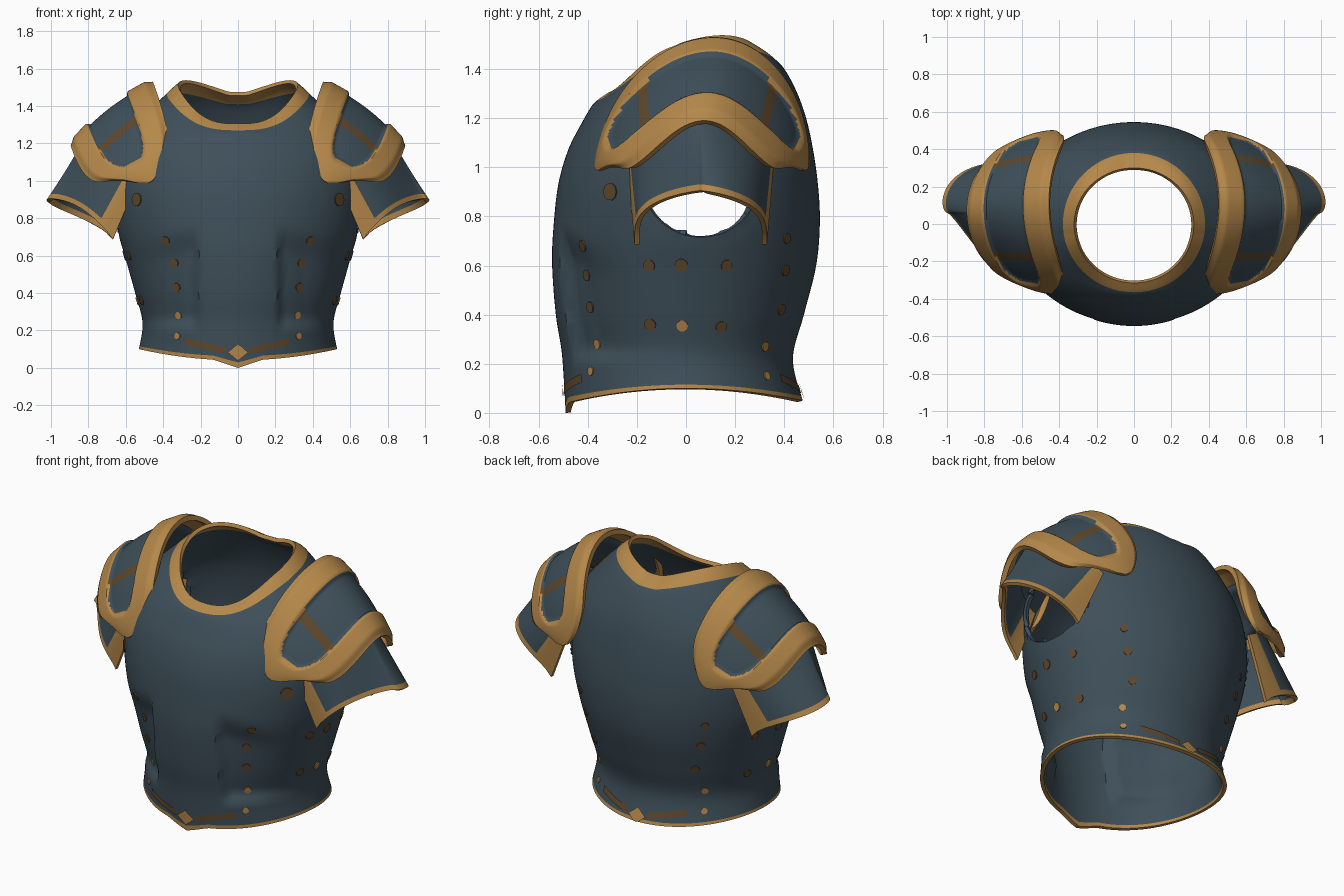
import bpy, bmesh, math
from math import sin, cos, pi
from mathutils import Vector

if "Cube" in bpy.data.objects:
    bpy.data.objects.remove(bpy.data.objects["Cube"])


def material(name, rgb):
    m = bpy.data.materials.new(name)
    m.diffuse_color = (*rgb, 1)
    m.use_nodes = True
    m.node_tree.nodes["Principled BSDF"].inputs["Base Color"].default_value = m.diffuse_color
    return m


STEEL, GOLD, BROWN = 0, 1, 2
MATS = [material("blue steel", (0.048, 0.078, 0.100)),
        material("gold trim", (0.46, 0.245, 0.068)),
        material("dark bronze", (0.115, 0.065, 0.025))]


def smooth(a, b, v):
    v = min(1, max(0, (v - a) / (b - a)))
    return v * v * (3 - 2 * v)


def finish(name, bm):
    me = bpy.data.meshes.new(name)
    bm.to_mesh(me)
    bm.free()
    ob = bpy.data.objects.new(name, me)
    bpy.context.collection.objects.link(ob)
    for m in MATS:
        me.materials.append(m)
    return ob


def grid(bm, rows, cols, point, colour, wrap=False):
    """Sheet of quads: point(u, v) and colour(u, v), u and v from 0 to 1."""
    nc = cols if wrap else cols + 1
    vs = [[bm.verts.new(point(r / rows, c / cols)) for c in range(nc)] for r in range(rows + 1)]
    for r in range(rows):
        for c in range(cols):
            d = (c + 1) % nc
            f = bm.faces.new((vs[r][c], vs[r][d], vs[r + 1][d], vs[r + 1][c]))
            f.material_index = colour((r + .5) / rows, (c + .5) / cols)


def complete(ob, thickness=0, mirrored=False, angle=45):
    if mirrored:
        ob.modifiers.new("mirror", 'MIRROR').use_mirror_merge = False
    if thickness:
        m = ob.modifiers.new("thickness", 'SOLIDIFY')
        m.thickness, m.offset = thickness, -1
    dg = bpy.context.evaluated_depsgraph_get()
    me = bpy.data.meshes.new_from_object(ob.evaluated_get(dg))
    ob.modifiers.clear()
    ob.data = me
    bpy.ops.object.select_all(action='DESELECT')
    ob.select_set(True)
    bpy.context.view_layer.objects.active = ob
    bpy.ops.object.shade_smooth_by_angle(angle=math.radians(angle))


# Torso rings: side x, side z, front depth, front z, back depth, back z
RINGS = [(.53, .10, .49, .04, .475, .05), (.51, .24, .505, .24, .435, .22),
         (.55, .40, .53, .40, .48, .40), (.60, .58, .545, .60, .53, .60),
         (.645, .74, .54, .75, .545, .78), (.67, .92, .52, .93, .535, .95),
         (.66, 1.08, .48, 1.07, .51, 1.11), (.61, 1.22, .43, 1.17, .48, 1.23),
         (.50, 1.345, .39, 1.24, .435, 1.34), (.38, 1.45, .365, 1.27, .38, 1.425),
         (.32, 1.50, .315, 1.305, .30, 1.475)]


def ring(t):
    n = len(RINGS) - 1
    i = min(int(t), n - 1)
    f = t - i
    p = [RINGS[min(max(i + k, 0), n)] for k in (-1, 0, 1, 2)]
    return [.5 * (2 * b + (c - a) * f + (2 * a - 5 * b + 4 * c - d) * f * f
                  + (3 * b - a - 3 * c + d) * f ** 3) for a, b, c, d in zip(*p)]


def torso(th, t):
    a, zs, yf, zf, yb, zb = ring(t)
    s, c = sin(th), abs(cos(th))
    yy, ze = (yf, zf) if s < 0 else (yb, zb)
    # the neckline is rounder than the hem and highest just behind the side
    power = 2 + .9 * smooth(6, 9, t) if s < 0 else 2
    x, y, z = a * cos(th), s * yy, ze + (zs - ze) * c ** power
    z += .045 * smooth(7, 9.5, t) * max(0, sin(2 * min(pi / 2, max(0, math.asin(max(-1, min(1, s))) + .15))))
    if s < 0:
        # pointed hem and the recess beside the raised belly plate
        z -= .04 * max(0, 1 - abs(x) / .13) * max(0, 1 - t)
        y += .042 * smooth(.21, .235, abs(x)) * max(0, 1 - max(0, abs(x) - .35) / .2) \
            * (1 - smooth(.60, .78, z + .25 * max(0, abs(x) - .23))) * smooth(.225, .25, z)
    return Vector((x, y, z))


bm = bmesh.new()
grid(bm, 60, 144, lambda u, v: torso(v * 2 * pi, u * 10),
     lambda u, v: GOLD if u < .017 or u > .9 else STEEL, wrap=True)


# Armholes: snap nearby vertices to an ellipse, then remove the faces inside
def hole(p):
    return math.hypot((p.y - .06) / .25, (p.z - .98) / .265) if abs(p.x) > .35 else 9


for v in bm.verts:
    e = hole(v.co)
    if .93 < e < 1.07:
        v.co.y = .06 + (v.co.y - .06) / e
        v.co.z = .98 + (v.co.z - .98) / e
bmesh.ops.delete(bm, geom=[f for f in bm.faces if hole(f.calc_center_median()) < .995], context='FACES')
complete(finish("cuirass", bm), .022, angle=40)


# Details laid on the torso surface
def on_torso(th, z, lift=.006):
    lo, hi = 0, 9
    for _ in range(24):
        t = (lo + hi) / 2
        lo, hi = (t, hi) if torso(th, t).z < z else (lo, t)
    e = .02
    du = torso(th + e, t) - torso(th - e, t)
    dv = torso(th, t + e) - torso(th, max(0, t - e))
    n = du.cross(dv).normalized()
    return torso(th, t) + n * lift, du.normalized(), n


def stud(bm, th, z, r, mat):
    p, u, n = on_torso(th, z, .005)
    w = n.cross(u)
    ang = [k * pi / 5 for k in range(10)]
    top = [bm.verts.new(p + (u * cos(a) + w * sin(a)) * r) for a in ang]
    low = [bm.verts.new(v.co - n * .009) for v in top]
    bm.faces.new(top).material_index = mat
    for k in range(10):
        j = (k + 1) % 10
        bm.faces.new((low[k], low[j], top[j], top[k])).material_index = mat


bm = bmesh.new()
# angle from the side (negative is front), height, radius
STUDS = [(-52, .68, .024), (-55, .56, .024), (-54, .43, .024), (-52, .28, .02), (-51, .17, .018),
         (-36, .90, .036), (-16, .60, .025), (-2, .60, .028), (18, .60, .024),
         (-17, .36, .025), (-2, .355, .024), (18, .35, .024),
         (49, .71, .022), (50, .58, .024), (53, .42, .024), (47, .27, .02), (47, .15, .018)]
for deg, z, r in STUDS:
    for th in (math.radians(deg), pi - math.radians(deg)):
        stud(bm, th, z, r, GOLD if z < .30 or (deg == -2 and z < .5) else BROWN)
complete(finish("studs", bm))

bm = bmesh.new()
for centre in (-pi / 2, pi / 2):
    for sd in (-1, 1):
        a0, a1 = sorted((centre + sd * .12, centre + sd * .56))

        def strip(u, v):
            th = a0 + (a1 - a0) * v
            off = abs(th - centre)
            return on_torso(th, .063 + .11 * off + .034 * u)[0]
        grid(bm, 2, 16, strip, lambda u, v: BROWN)

    # diamond in the middle of the hem
    def diamond(u, v):
        return on_torso(centre + .105 * (v - u), .083 + .045 * (u + v - 1), .008)[0]
    grid(bm, 6, 6, diamond, lambda u, v: GOLD)
complete(finish("hem_ornaments", bm))


# Shoulder plates: a saddle between an inner and an outer arch, rounded at both ends
def panel(s, ph):
    return abs((s - .51) / .235) ** 4 + abs((ph - pi / 2) / 1.2) ** 5


def shoulder(u, v):
    ph = .01 + u * (pi - .02)
    d = min(1, min(ph, pi - ph) / .55)
    s = .5 + (v - .5) * max(.1, math.sqrt(1 - (1 - d) ** 2))
    k, c = sin(ph), cos(ph)
    b = .43 if c > 0 else .405
    inner = Vector((.35 + .105 * k ** 2, .075 - b * c + .04 * k, .985 + .545 * k))
    outer = Vector((.66 + .235 * k ** 1.1, .075 - (b - .08) * c, .985 + .205 * k ** 4))
    n = Vector((.5 * k, -c, .8 * k)).normalized()
    rim = .02 * smooth(.7, 1.3, panel(v, ph)) * smooth(0, .08, min(v, 1 - v))
    return inner.lerp(outer, s) + n * (.03 * sin(pi * s) + rim)


def shoulder_colour(u, v):
    ph = u * pi
    if panel(v, ph) > 1:
        return GOLD
    return BROWN if .62 < abs(ph - pi / 2) < .75 else STEEL


bm = bmesh.new()
grid(bm, 140, 56, shoulder, shoulder_colour)
complete(finish("shoulder_plates", bm), .028, True, 50)


# Upper arm plates, arched, open underneath and leaning back
def sleeve(u, v):
    ph = u * pi
    k, c = max(0, sin(ph)), cos(ph)
    w = math.copysign(abs(c) ** 1.5, c)
    top = Vector((.52 + .31 * k, .06 - .30 * w, 1.04 + .17 * k))
    low = Vector((.67 + .33 * k ** .75 - .12 * c * k, .06 - .27 * w, .685 + .22 * k ** .55))
    return top.lerp(low, v)


bm = bmesh.new()
grid(bm, 80, 24, sleeve, lambda u, v: GOLD if v > .9 or min(u, 1 - u) < .06 else STEEL)
complete(finish("upper_arm_plates", bm), .02, True)
